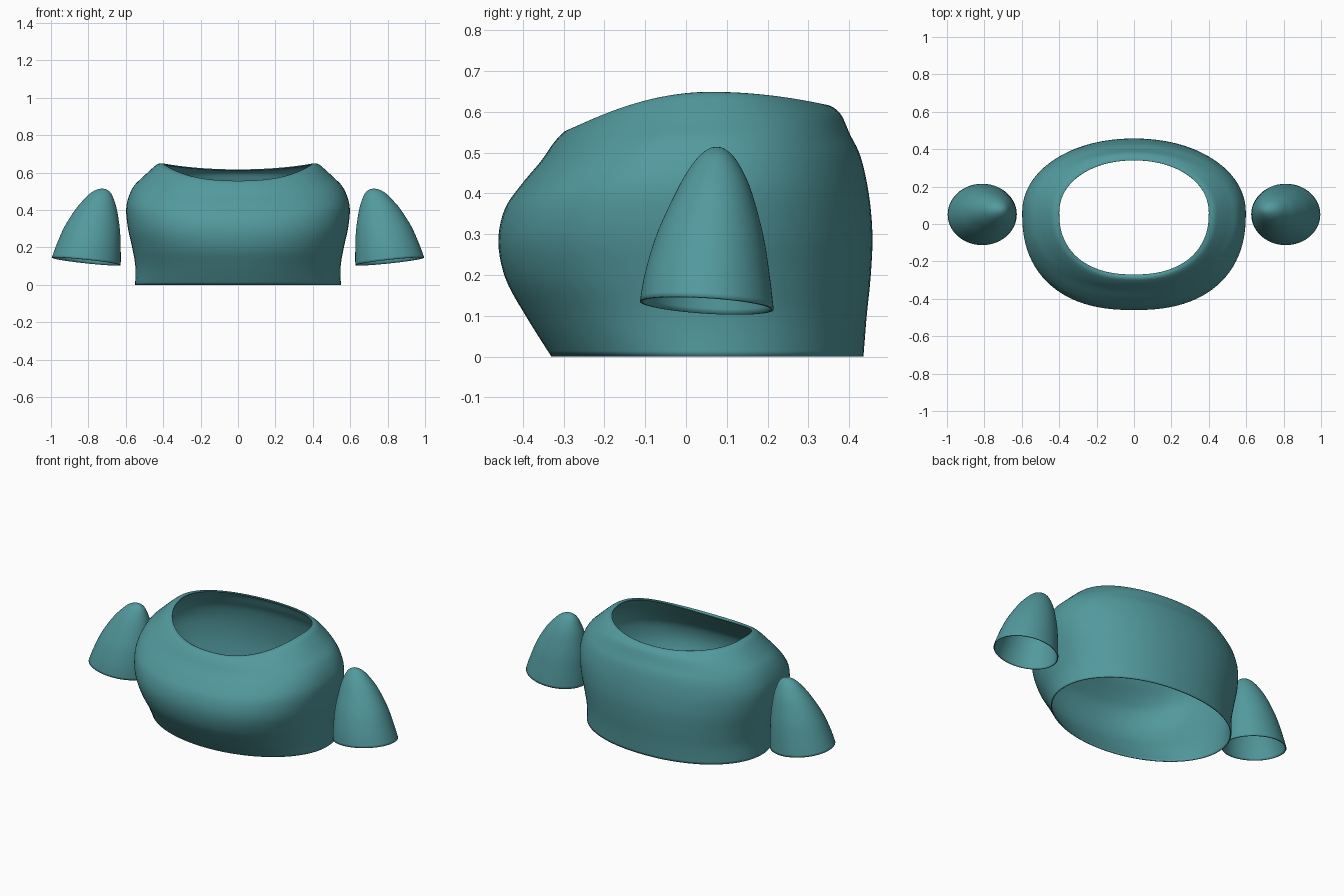
import bpy, bmesh
from math import sin, cos, pi, copysign

if "Cube" in bpy.data.objects:
    bpy.data.objects.remove(bpy.data.objects["Cube"])

SEG = 96
teal = bpy.data.materials.new("teal")
teal.diffuse_color = (0.085, 0.32, 0.34, 1)
teal.use_nodes = True
teal.node_tree.nodes["Principled BSDF"].inputs["Base Color"].default_value = teal.diffuse_color


def smooth_rows(rows, steps):
    """Catmull-Rom interpolation through rows of section values."""
    p = [rows[0]] + rows + [rows[-1]]
    out = []
    for i in range(1, len(p) - 2):
        for k in range(steps):
            t = k / steps
            out.append([0.5 * (2 * b + (c - a) * t + (2 * a - 5 * b + 4 * c - d) * t * t
                               + (3 * b - a - 3 * c + d) * t ** 3)
                        for a, b, c, d in zip(*p[i - 1:i + 3])])
    return out + [list(rows[-1])]


def power(v, n):
    return copysign(abs(v) ** (2 / n), v)


def loft(name, rings, cap_top=False):
    """Skin closed rings from bottom to top and give them a thin wall."""
    bm = bmesh.new()
    loops = [[bm.verts.new(p) for p in ring] for ring in rings]
    for a, b in zip(loops, loops[1:]):
        for i in range(SEG):
            j = (i + 1) % SEG
            bm.faces.new((a[i], a[j], b[j], b[i]))
    if cap_top:
        bm.faces.new(loops[-1])
    me = bpy.data.meshes.new(name)
    bm.to_mesh(me)
    bm.free()
    ob = bpy.data.objects.new(name, me)
    bpy.context.collection.objects.link(ob)
    me.materials.append(teal)
    bpy.context.view_layer.objects.active = ob
    ob.select_set(True)
    bpy.ops.object.shade_smooth_by_angle(angle=0.8)
    ob.select_set(False)
    wall = ob.modifiers.new("wall", 'SOLIDIFY')
    wall.thickness = 0.006
    wall.offset = -1
    return ob


# Chest shell: side x, side z, front y, front z, back y, back z, front squareness
chest_rows = [
    (.550, .000, -.330, .000, .435, .000, 2.0),
    (.549, .100, -.393, .100, .443, .100, 2.15),
    (.566, .200, -.442, .190, .453, .200, 2.3),
    (.588, .300, -.460, .280, .457, .300, 2.4),
    (.598, .400, -.445, .360, .448, .400, 2.4),
    (.585, .470, -.405, .420, .428, .490, 2.4),
    (.555, .530, -.355, .480, .402, .545, 2.35),
    (.510, .575, -.325, .523, .382, .590, 2.3),
    (.465, .617, -.300, .550, .365, .608, 2.3),
    (.430, .645, -.285, .556, .350, .616, 2.3),
    (.400, .649, -.270, .552, .340, .617, 2.3),
]


def chest_ring(row):
    w, zs, yf, zf, yb, zb, n_front = row
    yc, pts = 0.06, []
    for i in range(SEG):
        a = 2 * pi * i / SEG
        front = sin(a) < 0
        n = n_front if front else 2.1
        v = power(sin(a), n)
        y = yc + v * ((yc - yf) if front else (yb - yc))
        z = zs + ((zf if front else zb) - zs) * v * v
        pts.append((w * power(cos(a), n), y, z))
    return pts


loft("chest_shell", [chest_ring(r) for r in smooth_rows(chest_rows, 5)])

# Shoulder caps: inner x, outer x, front y, back y, middle z, tilt
cap_rows = [
    (.627, .996, -.113, .215, .125, .020),
    (.627, .970, -.100, .206, .200, .015),
    (.631, .928, -.070, .190, .300, .010),
    (.646, .868, -.025, .163, .400, .005),
    (.662, .822, .005, .140, .455, .003),
    (.680, .785, .033, .116, .492, .001),
    (.703, .752, .057, .093, .510, .000),
    (.724, .730, .072, .078, .514, .000),
]


def cap_ring(row):
    xi, xo, yf, yb, z, tilt = row
    return [((xi + xo) / 2 + (xo - xi) / 2 * cos(a),
             (yf + yb) / 2 + (yb - yf) / 2 * sin(a),
             z + tilt * (cos(a) - 0.5 * sin(a)))
            for a in (2 * pi * i / SEG for i in range(SEG))]


caps = loft("shoulder_caps", [cap_ring(r) for r in smooth_rows(cap_rows, 4)], True)
mirror = caps.modifiers.new("mirror", 'MIRROR')
mirror.use_mirror_merge = False
